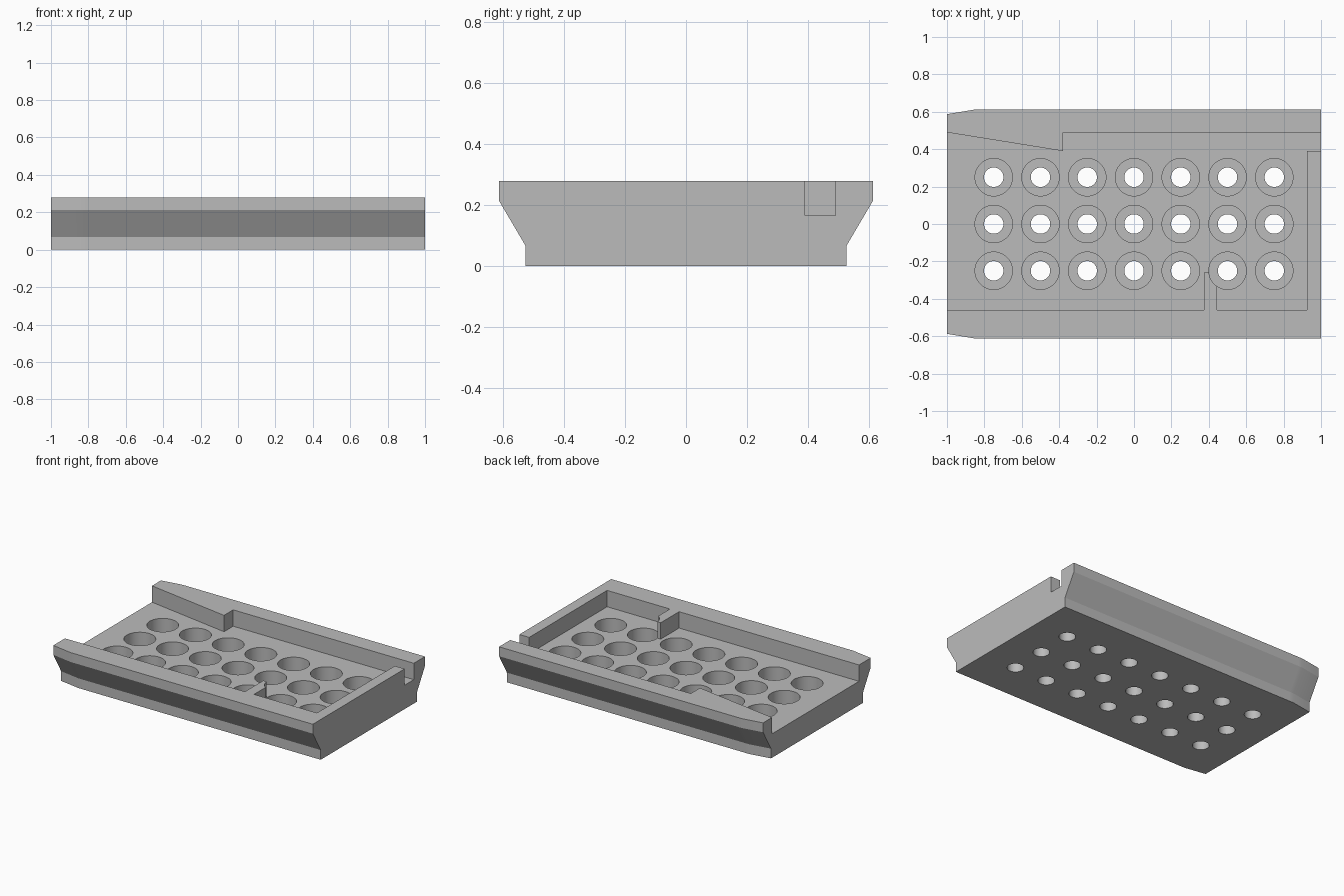
import bpy, bmesh, math
from mathutils import Matrix, Vector

cube = bpy.data.objects.get("Cube")
if cube:
    bpy.data.objects.remove(cube, do_unlink=True)

TOP, FLOOR, BORE_FLOOR = 0.278, 0.165, 0.06

grey = bpy.data.materials.new("grey")
grey.use_nodes = True
grey.diffuse_color = (0.5, 0.5, 0.5, 1)
grey.node_tree.nodes["Principled BSDF"].inputs["Base Color"].default_value = (0.5, 0.5, 0.5, 1)


def finish(bm, name):
    bmesh.ops.recalc_face_normals(bm, faces=bm.faces)
    mesh = bpy.data.meshes.new(name)
    bm.to_mesh(mesh)
    bm.free()
    mesh.materials.append(grey)
    obj = bpy.data.objects.new(name, mesh)
    bpy.context.collection.objects.link(obj)
    return obj


def cylinders(name, radius, low, high):
    """Grid of seven by three upright cylinders."""
    bm = bmesh.new()
    for i in range(-3, 4):
        for j in range(-1, 2):
            bmesh.ops.create_cone(
                bm, cap_ends=True, segments=48, radius1=radius, radius2=radius,
                depth=high - low,
                matrix=Matrix.Translation((i / 4, j / 4, (low + high) / 2)))
    return finish(bm, name)


# Tray body: flared section lofted along x, narrowing at the right end
half = [(0.526, 0), (0.526, 0.067), (0.612, 0.213), (0.612, TOP)]
section = half + [(-y, z) for y, z in reversed(half)]
bm = bmesh.new()
rings = []
for x, inset in [(-1, 0.025), (-0.85, 0), (-0.82, 0), (1, 0)]:
    rings.append([bm.verts.new((x, y - math.copysign(inset, y), z)) for y, z in section])
for a, b in zip(rings, rings[1:]):
    for k in range(len(section)):
        n = (k + 1) % len(section)
        bm.faces.new((a[k], a[n], b[n], b[k]))
bm.faces.new(rings[0])
bm.faces.new(rings[-1])
tray = finish(bm, "tray")

# Pocket outline: open right end, wedge at the back, fin at the front, slot at the left
outline = [(-1.1, -0.46), (0.375, -0.46), (0.375, -0.26), (0.445, -0.26),
           (0.445, -0.46), (0.925, -0.46), (0.925, 0.39), (1.1, 0.39),
           (1.1, 0.49), (-0.38, 0.49), (-0.38, 0.39), (-1.1, 0.506)]
bm = bmesh.new()
base = bm.faces.new([bm.verts.new((x, y, FLOOR)) for x, y in outline])
grown = bmesh.ops.extrude_face_region(bm, geom=[base])
bmesh.ops.translate(bm, vec=Vector((0, 0, 0.3)),
                    verts=[v for v in grown["geom"] if isinstance(v, bmesh.types.BMVert)])
if not base.is_valid or len(base.link_loops if hasattr(base, "link_loops") else base.loops) == 0:
    bm.faces.new([v for v in bm.verts if v.co.z < 0.2])
pocket = finish(bm, "pocket_cutter")

# Wide bores from above and drain holes right through
bores = cylinders("bore_cutter", 0.1, BORE_FLOOR, 0.5)
drains = cylinders("drain_cutter", 0.052, -0.2, 0.6)

bpy.ops.object.select_all(action="DESELECT")
tray.select_set(True)
bpy.context.view_layer.objects.active = tray
for cutter in (pocket, bores, drains):
    cutter.hide_render = True
    mod = tray.modifiers.new(cutter.name, "BOOLEAN")
    mod.operation = "DIFFERENCE"
    mod.solver = "EXACT"
    mod.object = cutter
    bpy.ops.object.modifier_apply(modifier=mod.name)
    bpy.data.objects.remove(cutter, do_unlink=True)

bpy.ops.object.shade_smooth_by_angle(angle=math.radians(28))
